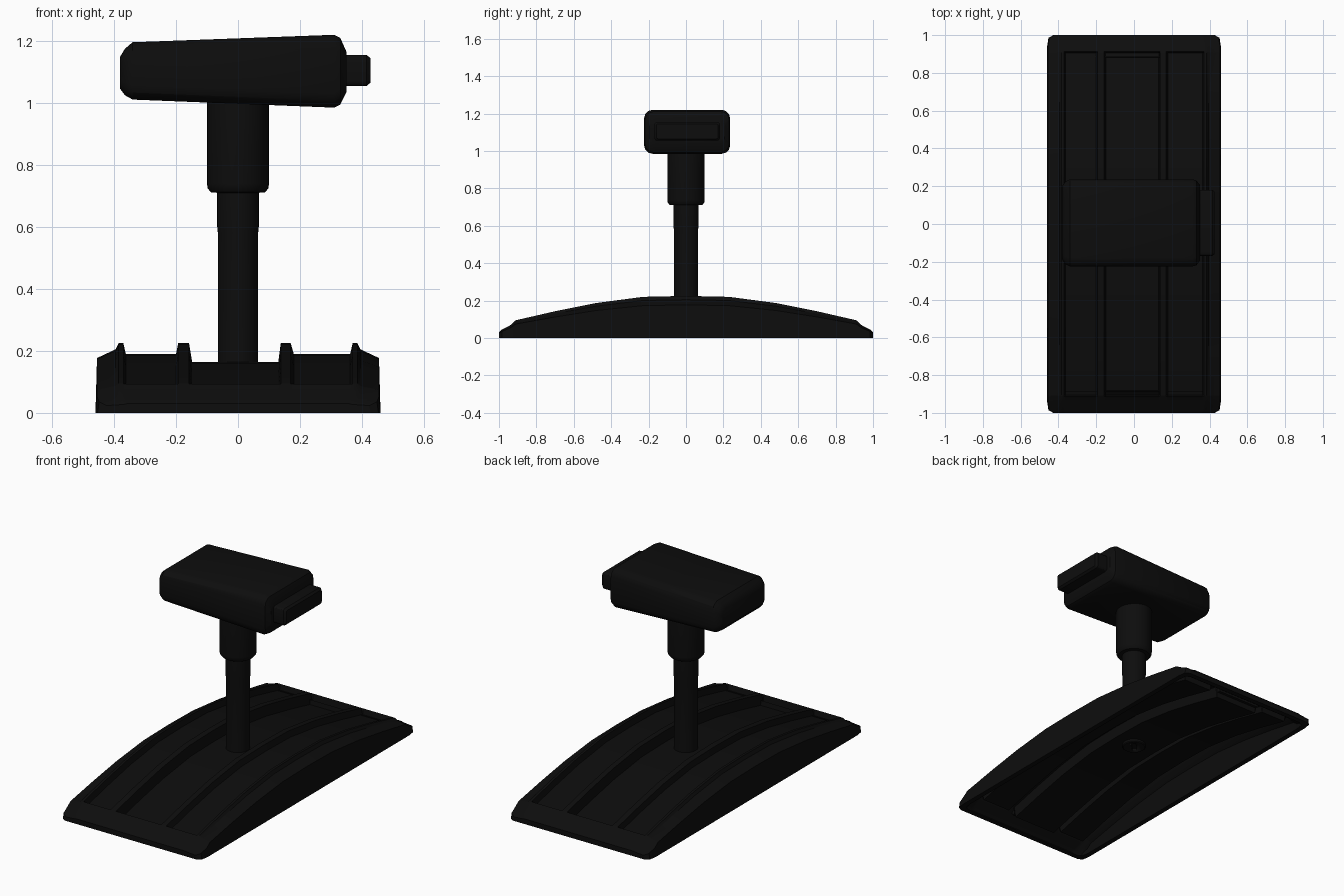
import bpy, bmesh, math
from mathutils import Matrix

if "Cube" in bpy.data.objects:
    bpy.data.objects.remove(bpy.data.objects["Cube"], do_unlink=True)

black = bpy.data.materials.new("black plastic")
black.use_nodes = True
COLOUR = (0.004, 0.004, 0.004, 1)
black.diffuse_color = COLOUR
black.node_tree.nodes["Principled BSDF"].inputs["Base Color"].default_value = COLOUR


def finish(name, bm, angle=30):
    """Turn a bmesh into a named, shaded object."""
    bmesh.ops.recalc_face_normals(bm, faces=bm.faces)
    mesh = bpy.data.meshes.new(name)
    bm.to_mesh(mesh)
    bm.free()
    obj = bpy.data.objects.new(name, mesh)
    bpy.context.collection.objects.link(obj)
    mesh.materials.append(black)
    bpy.ops.object.select_all(action="DESELECT")
    obj.select_set(True)
    bpy.context.view_layer.objects.active = obj
    bpy.ops.object.shade_smooth_by_angle(angle=math.radians(angle))
    return obj


def loft(name, rings):
    """Skin closed rings of points and cap both ends."""
    bm = bmesh.new()
    loops = [[bm.verts.new(p) for p in ring] for ring in rings]
    for a, b in zip(loops, loops[1:]):
        for i in range(len(a)):
            j = (i + 1) % len(a)
            bm.faces.new((a[i], a[j], b[j], b[i]))
    bm.faces.new(loops[0])
    bm.faces.new(loops[-1])
    return finish(name, bm)


def disc(r, z, n=32):
    return [(r * math.cos(2 * math.pi * i / n), r * math.sin(2 * math.pi * i / n), z)
            for i in range(n)]


def rounded(x, hy, z0, z1, r, steps=3):
    """Rounded rectangle across the x axis."""
    cz, hz, pts = (z0 + z1) / 2, (z1 - z0) / 2, []
    for q, (sy, sz) in enumerate([(1, 1), (-1, 1), (-1, -1), (1, -1)]):
        for k in range(steps + 1):
            a = (q + k / steps) * math.pi / 2
            pts.append((x, 0.006 + sy * (hy - r) + r * math.cos(a),
                        cz + sz * (hz - r) + r * math.sin(a)))
    return pts


# Arched base: crest height along y, ribs and sunken panels across x
half = [(0.23, 0.22), (0.48, 0.187), (0.7, 0.143), (0.905, 0.096), (0.912, 0.094),
        (0.94, 0.068), (0.985, 0.045), (1, 0.03), (1, 0)]
rows = [(-y, c) for y, c in reversed(half)] + [(0, 0.225)] + half
EDGE = [(0.46, 0.225), (0.455, 0.048), (0.395, 0.02), (0.385, 0)]
PANEL, MIDDLE = 0.035, 0.06
ribs = [(-0.37, 0), (-0.362, PANEL), (-0.2, PANEL), (-0.193, 0), (-0.158, 0),
        (-0.148, MIDDLE), (0.13, MIDDLE), (0.138, 0), (0.17, 0), (0.18, PANEL),
        (0.362, PANEL), (0.37, 0)]
section = [(-x, d) for x, d in EDGE] + ribs + EDGE[::-1]


def base_point(x, d, y, c, inner):
    if abs(x) > 0.38:
        z = c * (1 - d / 0.225)
    else:
        z = c - d if abs(y) < 0.91 else c
    if abs(y) > 0.97:                      # clipped plan corners
        x *= 0.93 if abs(y) == 1 else 0.985
    if inner:
        x = math.copysign(min(abs(x), abs(x) * 0.935 if abs(x) > 0.4 else abs(x)), x)
        y, z = y * 0.97, max(0, z - 0.025)
    return x, y, z


bm = bmesh.new()
borders = []
for inner in (False, True):
    g = [[bm.verts.new(base_point(x, d, y, c, inner)) for x, d in section] for y, c in rows]
    for a, b in zip(g, g[1:]):
        for i in range(len(a) - 1):
            bm.faces.new((a[i], a[i + 1], b[i + 1], b[i]))
    borders.append(g[0] + [r[-1] for r in g[1:]] + g[-1][-2::-1] + [r[0] for r in g[-2:0:-1]])
outer, under = borders
for i in range(len(outer)):
    j = (i + 1) % len(outer)
    bm.faces.new((outer[i], outer[j], under[j], under[i]))
bmesh.ops.remove_doubles(bm, verts=bm.verts, dist=0.0001)
finish("arched_base", bm)

# Pole with a screwdriver slot underneath
pole = loft("pole", [disc(0.06, 0.122), disc(0.065, 0.127), disc(0.065, 0.58),
                     disc(0.067, 0.6), disc(0.067, 0.76)])
bm = bmesh.new()
bmesh.ops.create_cube(bm, size=1, matrix=Matrix.Translation((0, 0, 0.125))
                      @ Matrix.Rotation(math.pi / 4, 4, "Z")
                      @ Matrix.Diagonal((0.09, 0.025, 0.04, 1)))
cutter = finish("slot_cutter", bm)
cutter.hide_render = True
cut = pole.modifiers.new("slot", "BOOLEAN")
cut.operation, cut.object = "DIFFERENCE", cutter
bpy.context.view_layer.objects.active = pole
bpy.ops.object.modifier_apply(modifier=cut.name)
bpy.data.objects.remove(cutter, do_unlink=True)

# Collar under the head
loft("collar", [disc(0.066, 0.71), disc(0.088, 0.712), disc(0.098, 0.725),
                disc(0.1, 0.74), disc(0.1, 1.03)])

# Tapered head
loft("head", [rounded(-0.38, 0.195, 1.045, 1.15, 0.03),
              rounded(-0.365, 0.218, 1.025, 1.175, 0.04),
              rounded(-0.34, 0.23, 1.011, 1.196, 0.045),
              rounded(0.31, 0.23, 0.985, 1.22, 0.045),
              rounded(0.33, 0.225, 0.995, 1.21, 0.045),
              rounded(0.35, 0.2, 1.035, 1.165, 0.03)])

# End button
loft("end_button", [rounded(0.32, 0.175, 1.055, 1.155, 0.015),
                    rounded(0.415, 0.175, 1.055, 1.155, 0.015),
                    rounded(0.427, 0.165, 1.065, 1.145, 0.01)])
